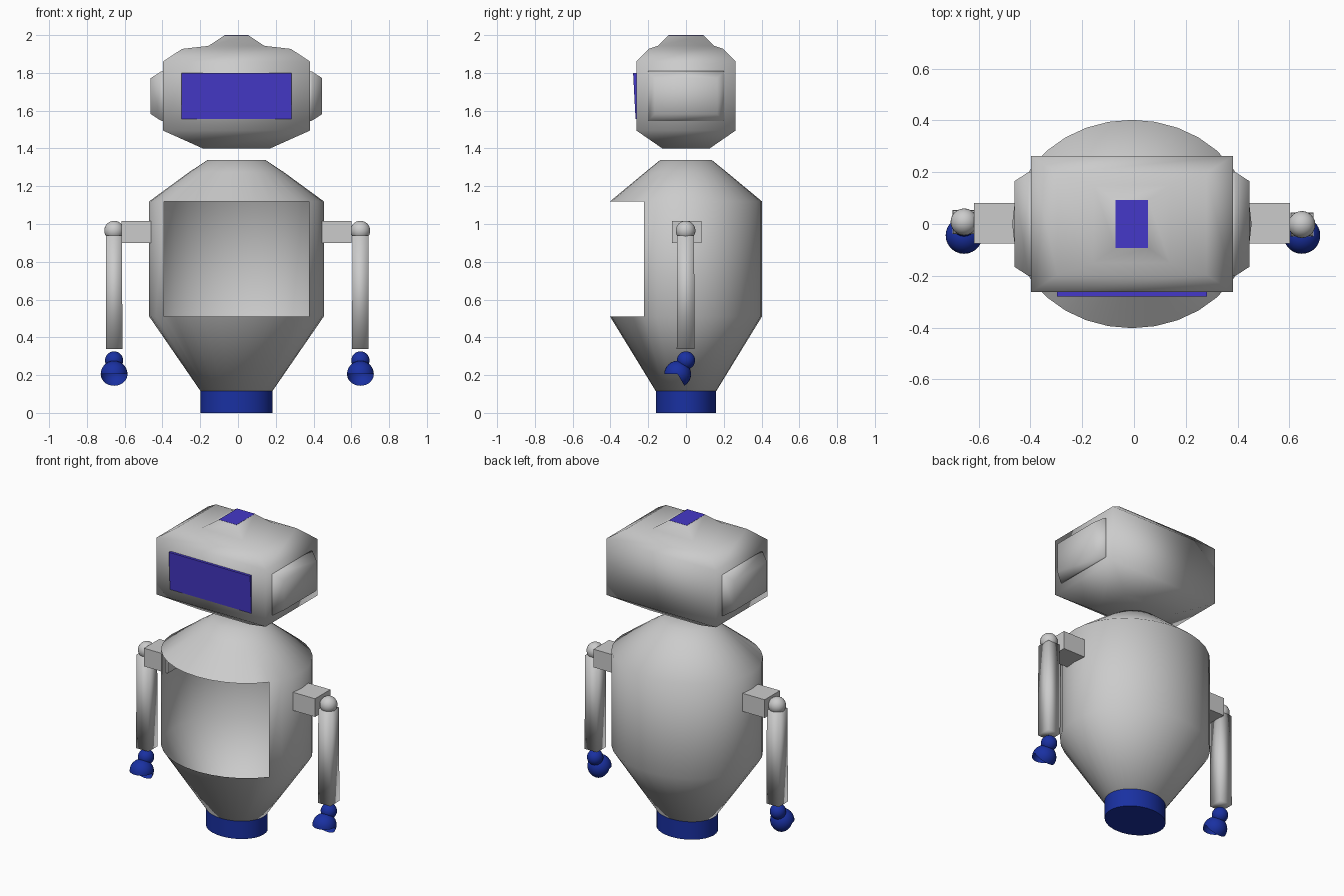
import bpy, bmesh, math
from mathutils import Vector

if "Cube" in bpy.data.objects:
    bpy.data.objects.remove(bpy.data.objects["Cube"])

CX = -0.008  # the body and head sit very slightly left of the origin


def material(name, rgb):
    m = bpy.data.materials.new(name)
    m.diffuse_color = (*rgb, 1)
    m.use_nodes = True
    m.node_tree.nodes["Principled BSDF"].inputs["Base Color"].default_value = m.diffuse_color
    return m


BLUE = material("blue", (0.01, 0.03, 0.36))
PURPLE = material("purple", (0.06, 0.04, 0.58))


def finish(bm, name, mat=None, angle=None):
    """Turn a bmesh into a smooth shaded object."""
    mesh = bpy.data.meshes.new(name)
    bm.to_mesh(mesh)
    bm.free()
    ob = bpy.data.objects.new(name, mesh)
    bpy.context.collection.objects.link(ob)
    if mat:
        mesh.materials.append(mat)
    bpy.ops.object.select_all(action='DESELECT')
    ob.select_set(True)
    bpy.context.view_layer.objects.active = ob
    if angle:
        bpy.ops.object.shade_smooth_by_angle(angle=math.radians(angle))
    else:
        bpy.ops.object.shade_smooth()
    return ob


def ellipse(cx, rx, ry, z, n=32):
    return [Vector((cx + rx * math.cos(2 * math.pi * i / n),
                    ry * math.sin(2 * math.pi * i / n), z)) for i in range(n)]


def rect(cx, hx, hy, z, cy=0):
    return [Vector((cx + sx * hx, cy + sy * hy, z))
            for sx, sy in ((-1, -1), (1, -1), (1, 1), (-1, 1))]


def loft(rings):
    """Skin a stack of equal-sized rings and cap both ends."""
    bm = bmesh.new()
    vs = [[bm.verts.new(p) for p in r] for r in rings]
    for a, b in zip(vs, vs[1:]):
        for i in range(len(a)):
            j = (i + 1) % len(a)
            bm.faces.new((a[i], a[j], b[j], b[i]))
    bm.faces.new(vs[0])
    bm.faces.new(vs[-1])
    bmesh.ops.recalc_face_normals(bm, faces=bm.faces)
    return bm


def sphere(name, centre, r, mat=None):
    bm = bmesh.new()
    bmesh.ops.create_uvsphere(bm, u_segments=24, v_segments=14, radius=r)
    bmesh.ops.translate(bm, verts=bm.verts, vec=centre)
    return finish(bm, name, mat)


# Base
finish(loft([ellipse(CX, .19, .16, 0), ellipse(CX, .19, .16, .115)]), "base", BLUE, 40)

# Body shell with an open front window
body = loft([ellipse(CX, *p) for p in ((.19, .16, .115), (.462, .402, .51), (.462, .402, 1.12),
                                       (.25, .215, 1.275), (.152, .135, 1.34))])
window = [f for f in body.faces if .6 < f.calc_center_median().z < 1 and len(f.verts) == 4
          and f.calc_center_median().y < -.22]
bmesh.ops.delete(body, geom=window, context='FACES')
finish(body, "body", angle=60)

# Head: faceted block rising to a small stepped crown
finish(loft([rect(CX, *p) for p in ((.178, .125, 1.40), (.39, .263, 1.495), (.39, .263, 1.86),
                                    (.288, .197, 1.927), (.148, .15, 1.943), (.063, .093, 1.999))]),
       "head")
finish(loft([rect(CX, .063, .093, 1.995), rect(CX, .063, .093, 2.0)]), "crown_light", PURPLE, 30)

# Visor, leaning slightly forward at the top
finish(loft([rect(CX, .29, .01, 1.555, -.257), rect(CX, .29, .017, 1.80, -.263)]),
       "visor", PURPLE, 30)

for side, s in (("left", -1), ("right", 1)):
    # Ear: tapered block, lofted upright and then turned outwards
    ear = loft([rect(0, .135, .202, .375), rect(0, .13, .20, .40), rect(0, .095, .165, .454)])
    for v in ear.verts:
        v.co = Vector((CX + s * v.co.z, v.co.y, 1.677 + v.co.x))
    bmesh.ops.recalc_face_normals(ear, faces=ear.faces)
    finish(ear, side + "_ear")

    # Shoulder bar
    x = -.004 + s * .652
    finish(loft([rect(CX + s * .525, .085, .078, .90, .003),
                 rect(CX + s * .525, .085, .078, 1.017, .003)]), side + "_shoulder", angle=30)

    # Arm
    y = .008 if s < 0 else -.002
    sphere(side + "_shoulder_joint", (x, y, .965), .052)
    finish(loft([rect(x, .044, .047, .337, y), rect(x, .042, .045, .94, y)]), side + "_arm")
    sphere(side + "_wrist", (x, 0, .278), .048, BLUE)

    # Hand: sphere with its axis along x and a 120 degree wedge left open at the lower front
    hand = bmesh.new()
    bmesh.ops.create_uvsphere(hand, u_segments=24, v_segments=14, radius=.071)
    for v in hand.verts:
        v.co = Vector((v.co.z, v.co.x, v.co.y))
    gap = []
    for f in hand.faces:
        c = f.calc_center_median()
        if math.pi < math.atan2(c.z, c.y) % (2 * math.pi) < math.radians(300):
            gap.append(f)
    bmesh.ops.delete(hand, geom=gap, context='FACES')
    bmesh.ops.translate(hand, verts=hand.verts, vec=(x, -.044, .205))
    finish(hand, side + "_hand", BLUE)
